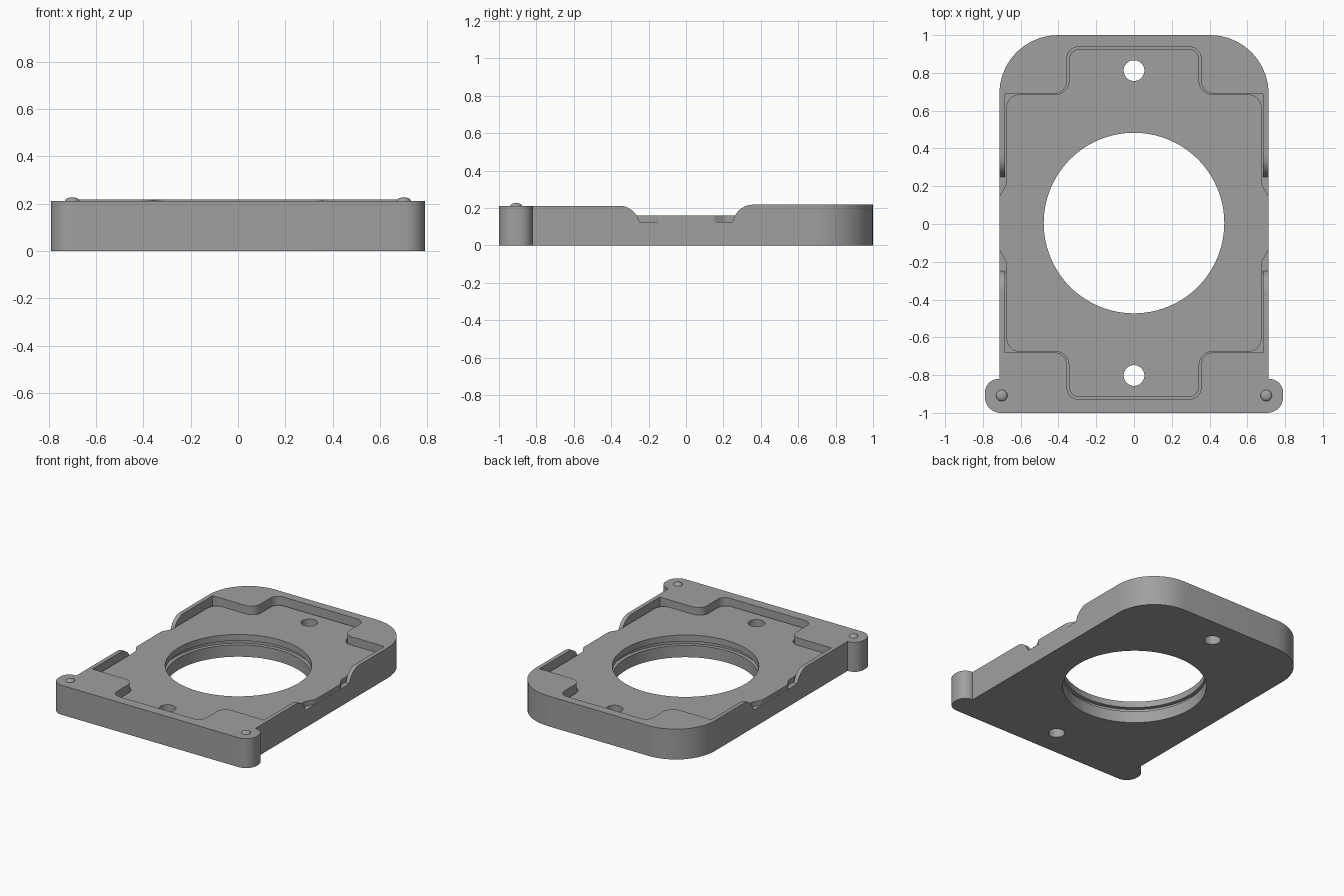
import bpy, bmesh, math
from mathutils import Vector

if "Cube" in bpy.data.objects:
    bpy.data.objects.remove(bpy.data.objects["Cube"])

grey = bpy.data.materials.new("mid grey")
grey.diffuse_color = (0.35, 0.35, 0.35, 1)
grey.use_nodes = True
grey.node_tree.nodes["Principled BSDF"].inputs["Base Color"].default_value = grey.diffuse_color
CY = 0.005  # y centre of the pocket and holes


def rounded(points, steps=10):
    """Closed 2D outline from (x, y, radius) corners."""
    out = []
    for i, (x, y, r) in enumerate(points):
        p = Vector((x, y))
        a = (Vector(points[i - 1][:2]) - p).normalized()
        b = (Vector(points[(i + 1) % len(points)][:2]) - p).normalized()
        if r == 0:
            out.append(p)
            continue
        half = a.angle(b) / 2
        c = p + (a + b).normalized() * (r / math.sin(half))
        s = p + a * (r / math.tan(half)) - c
        e = p + b * (r / math.tan(half)) - c
        sweep = s.angle_signed(e)
        for k in range(steps + 1):
            t = -sweep * k / steps
            out.append(c + Vector((s.x * math.cos(t) - s.y * math.sin(t),
                                   s.x * math.sin(t) + s.y * math.cos(t))))
    return out


def mirror_x(half):
    return half + [(-x, y, r) for x, y, r in reversed(half)]


def mirror_xy(quarter, cy):
    """Quarter listed from the right side round to the top."""
    right = [(x, -y, r) for x, y, r in reversed(quarter)] + quarter
    return mirror_x([(x, y + cy, r) for x, y, r in right])


def prism(name, outline, lo, hi, along_x=False):
    bm = bmesh.new()
    place = (lambda p: (lo, p.x, p.y)) if along_x else (lambda p: (p.x, p.y, lo))
    face = bm.faces.new([bm.verts.new(place(p)) for p in outline])
    new = bmesh.ops.extrude_face_region(bm, geom=[face])["geom"]
    shift = (hi - lo, 0, 0) if along_x else (0, 0, hi - lo)
    bmesh.ops.translate(bm, vec=shift, verts=[v for v in new if isinstance(v, bmesh.types.BMVert)])
    bmesh.ops.recalc_face_normals(bm, faces=bm.faces)
    mesh = bpy.data.meshes.new(name)
    bm.to_mesh(mesh)
    bm.free()
    ob = bpy.data.objects.new(name, mesh)
    bpy.context.collection.objects.link(ob)
    mesh.materials.append(grey)
    return ob


def disc(name, x, y, r, lo, hi, n=64):
    ring = [Vector((x + r * math.cos(2 * math.pi * k / n), y + r * math.sin(2 * math.pi * k / n)))
            for k in range(n)]
    return prism(name, ring, lo, hi)


def boolean(ob, cutter, op="DIFFERENCE"):
    mod = ob.modifiers.new("cut", "BOOLEAN")
    mod.operation, mod.object, mod.solver = op, cutter, "EXACT"
    bpy.context.view_layer.objects.active = ob
    bpy.ops.object.modifier_apply(modifier=mod.name)


def smooth(ob):
    bpy.ops.object.select_all(action="DESELECT")
    ob.select_set(True)
    bpy.context.view_layer.objects.active = ob
    bpy.ops.object.shade_smooth_by_angle(angle=math.radians(30))


# body: plan outline with large back corners and front ears
body = prism("body", rounded(mirror_x([
    (0.79, -1, 0.085), (0.79, -0.82, 0.074), (0.713, -0.82, 0), (0.713, 1, 0.31)])), 0, 0.3)

# side silhouette: low middle notch, slightly higher back
side = prism("side_profile", rounded([
    (-1.1, -0.1, 0), (1.1, -0.1, 0), (1.1, 0.218, 0), (0.285, 0.218, 0.11),
    (0.248, 0.125, 0), (-0.248, 0.125, 0), (-0.285, 0.212, 0.11), (-1.1, 0.212, 0)]),
    -1, 1, along_x=True)
boolean(body, side, "INTERSECT")

# pocket with a tab at each end
pocket = prism("pocket_cutter", rounded(mirror_xy([
    (0.684, 0.684, 0), (0.355, 0.684, 0.07), (0.355, 0.932, 0.06)], CY)), 0.1245, 0.4)
boolean(body, pocket)

# raised floor plate, widened at the side notches
plate = prism("floor_plate", rounded(mirror_xy([
    (0.712, 0.145, 0.04), (0.675, 0.205, 0.06), (0.675, 0.681, 0.07),
    (0.345, 0.681, 0.07), (0.345, 0.922, 0.06)], CY)), 0.1245, 0.16)

# centre opening and screw holes through both parts, groove in the body
cutters = [disc("opening_cutter", 0, CY, 0.478, -0.1, 0.4, 96),
           disc("back_hole_cutter", 0, CY + 0.807, 0.055, -0.1, 0.4, 32),
           disc("front_hole_cutter", 0, CY - 0.807, 0.055, -0.1, 0.4, 32)]
for c in cutters:
    boolean(body, c)
    boolean(plate, c)
groove = disc("groove_cutter", 0, CY, 0.505, 0.085, 0.115, 96)
boolean(body, groove)
for c in cutters + [side, pocket, groove]:
    bpy.data.objects.remove(c)
smooth(body)
smooth(plate)

# small domes on the ears
for label, sx in (("left", -1), ("right", 1)):
    bpy.ops.mesh.primitive_uv_sphere_add(segments=24, ring_count=12, radius=0.03,
                                         location=(sx * 0.7, -0.908, 0.212))
    dome = bpy.context.object
    dome.name = label + "_dome"
    dome.scale.z = 0.5
    dome.data.materials.append(grey)
    smooth(dome)
